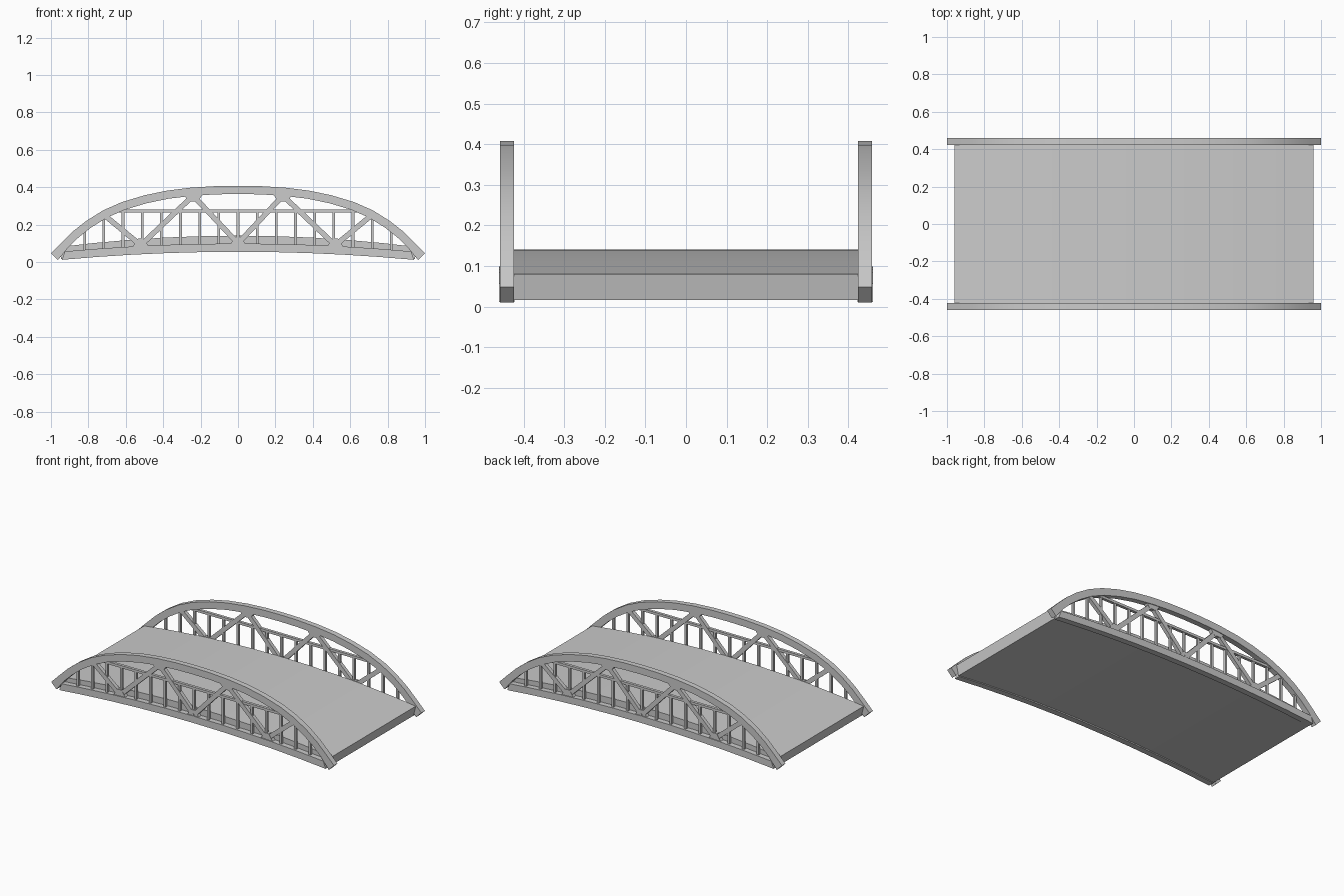
import bpy, bmesh, math
from mathutils import Vector

if "Cube" in bpy.data.objects:
    bpy.data.objects.remove(bpy.data.objects["Cube"])

SIDE_Y = 0.441   # middle of each side truss


def prism(name, profile, y0, y1, smooth=False):
    """Extrude an x-z outline along y."""
    bm = bmesh.new()
    face = bm.faces.new([bm.verts.new((x, y0, z)) for x, z in profile])
    ext = bmesh.ops.extrude_face_region(bm, geom=[face])
    moved = [v for v in ext["geom"] if isinstance(v, bmesh.types.BMVert)]
    bmesh.ops.translate(bm, vec=(0, y1 - y0, 0), verts=moved)
    bmesh.ops.recalc_face_normals(bm, faces=bm.faces)
    me = bpy.data.meshes.new(name)
    bm.to_mesh(me)
    bm.free()
    ob = bpy.data.objects.new(name, me)
    bpy.context.collection.objects.link(ob)
    if smooth:
        bpy.ops.object.select_all(action='DESELECT')
        ob.select_set(True)
        bpy.context.view_layer.objects.active = ob
        bpy.ops.object.shade_smooth_by_angle(angle=math.radians(30))
    return ob


def band(line, thick):
    """Outline of a strip hanging below a left-to-right line."""
    inner = []
    for i, p in enumerate(line):
        a, b = line[max(i - 1, 0)], line[min(i + 1, len(line) - 1)]
        t = Vector((b[0] - a[0], b[1] - a[1])).normalized()
        w = thick * (1.2 if i in (0, len(line) - 1) else 1)
        inner.append((p[0] + t.y * w, p[1] - t.x * w))
    return list(line) + inner[::-1]


def bar(name, a, b, width, y, depth):
    """Straight bar between two x-z points."""
    a, b = Vector(a), Vector(b)
    d = (b - a).normalized() * width / 2
    n = Vector((-d.y, d.x))
    return prism(name, [a + n, b + n, b - n, a - n], y - depth / 2, y + depth / 2)


def bow(x_end, mid, end, n=10):
    """Parabolic line from -x_end to x_end."""
    xs = [x_end * (2 * i / n - 1) for i in range(n + 1)]
    return [(x, mid - (mid - end) * (x / x_end) ** 2) for x in xs]


# roadway deck
prism("deck", bow(0.96, 0.141, 0.08) + bow(0.945, 0.063, 0.016)[::-1],
      -0.426, 0.426, True)

half = [(0.12, .406), (.25, .398), (.38, .382), (.5, .357), (.62, .321),
        (.72, .277), (.81, .221), (.88, .166), (.94, .108), (1, .048)]
arch_line = [(-x, z) for x, z in half[::-1]] + [(0, .408)] + half

nodes = [(-.72, .255), (-.52, .09), (-.24, .355), (0, .10),
         (.24, .355), (.52, .09), (.72, .255)]


def arch_under(x):
    """Height inside the arch band at x."""
    for (x0, z0), (x1, z1) in zip(arch_line, arch_line[1:]):
        if x0 <= x <= x1:
            return z0 + (z1 - z0) * (x - x0) / (x1 - x0) - 0.03


for s, side in ((-1, "front"), (1, "back")):
    y = s * SIDE_Y
    # arch and lower chord
    prism(side + "_arch", band(arch_line, 0.044), y - 0.0175, y + 0.0175, True)
    prism(side + "_chord", bow(0.925, 0.099, 0.057) + bow(0.942, 0.055, 0.012)[::-1],
          y - 0.019, y + 0.019, True)
    # handrail
    bar(side + "_handrail", (-.68, .272), (.68, .272), 0.016, y, 0.018)
    # balusters
    for k in range(-8, 9):
        x = k * 0.1025
        top = min(0.272, arch_under(x))
        bar(side + "_baluster", (x, 0.08 - 0.04 * x * x), (x, top), 0.014, y, 0.014)
    # diagonal braces
    for a, b in zip(nodes, nodes[1:]):
        bar(side + "_brace", a, b, 0.028, y, 0.024)
    # joint plates under the arch and on the chord
    for x in (-.24, .24):
        prism(side + "_top_plate", [(x - .055, .365), (x + .055, .365),
              (x + .025, .325), (x - .025, .325)], y - .013, y + .013)
    for x, z in ((-.52, .08), (0, .09), (.52, .08)):
        prism(side + "_foot_plate", [(x - .045, z), (x + .045, z),
              (x + .015, z + .045), (x - .015, z + .045)], y - .013, y + .013)

# centre joint pins
for s, side in ((-1, "front"), (1, "back")):
    bpy.ops.mesh.primitive_cylinder_add(vertices=12, radius=0.008, depth=0.034,
                                        location=(0, s * SIDE_Y, 0.105),
                                        rotation=(math.pi / 2, 0, 0))
    bpy.context.object.name = side + "_pin"
